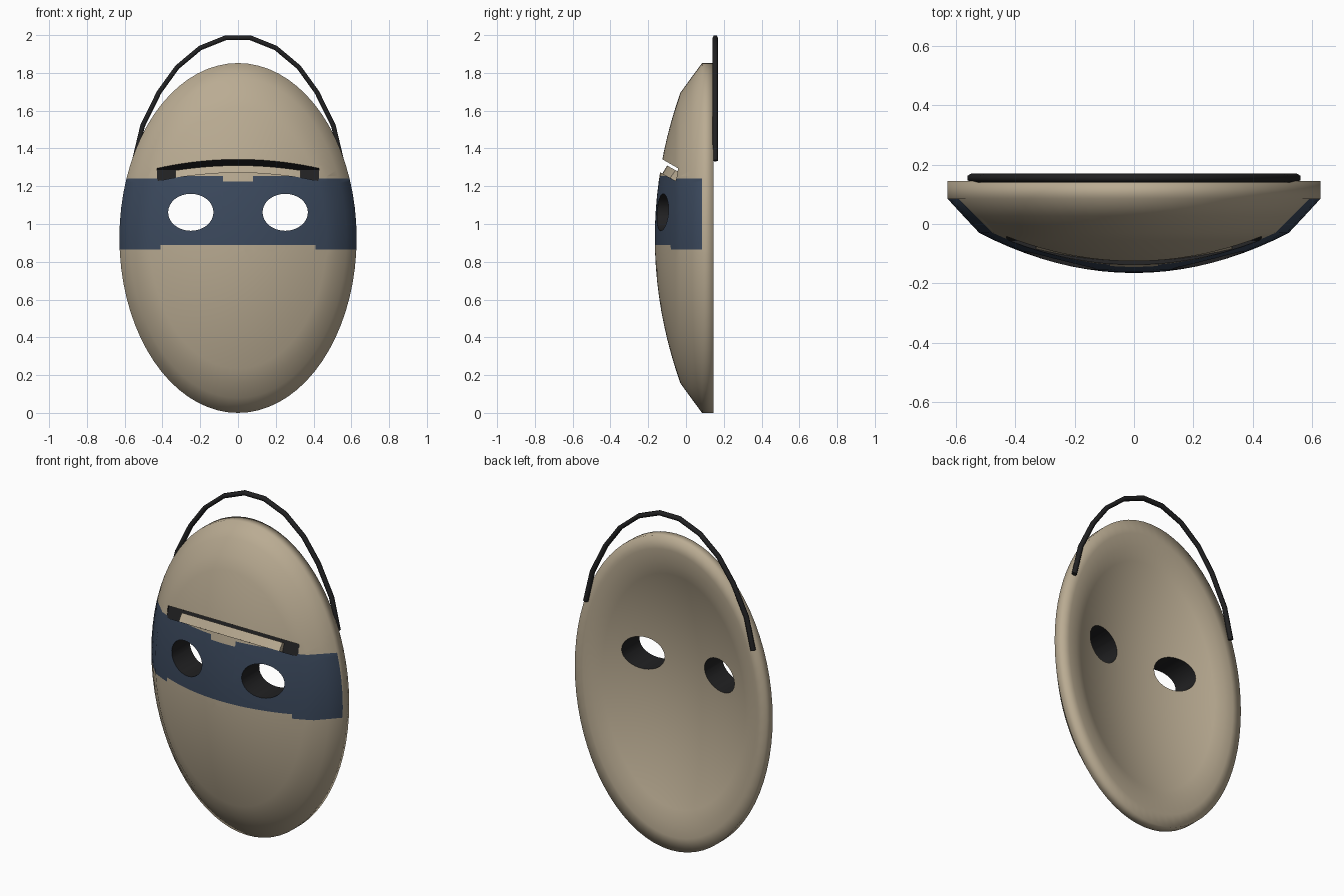
import bpy, bmesh, math
from mathutils import Vector

if "Cube" in bpy.data.objects:
    bpy.data.objects.remove(bpy.data.objects["Cube"])


def material(name, rgb):
    m = bpy.data.materials.new(name)
    m.diffuse_color = (*rgb, 1)
    m.use_nodes = True
    m.node_tree.nodes["Principled BSDF"].inputs["Base Color"].default_value = m.diffuse_color
    return m


TAN = material("tan", (0.49, 0.41, 0.29))
NAVY = material("navy", (0.045, 0.068, 0.112))
BLACK = material("black", (0.015, 0.015, 0.016))
HW, HH = 0.628, 0.926       # half width and half height of the oval


def new_object(name, bm):
    me = bpy.data.meshes.new(name)
    bmesh.ops.recalc_face_normals(bm, faces=bm.faces)
    bm.to_mesh(me)
    bm.free()
    ob = bpy.data.objects.new(name, me)
    bpy.context.collection.objects.link(ob)
    for m in (TAN, NAVY, BLACK):
        me.materials.append(m)
    return ob


# Oval shell: a domed front, a straight side, a flat back rim and a hollow
N, STEPS = 72, 10
front = [(0.83 * i / STEPS, -0.165 + 0.135 * (i / STEPS) ** 2) for i in range(STEPS + 1)]
front += [(0.915, 0.027), (1.0, 0.085)]
back = [(1.0, 0.145), (0.915, 0.143)]
back += [(0.83 * i / STEPS, 0.14 * (i / STEPS) ** 2) for i in range(STEPS, -1, -1)]
profile = front + back

bm = bmesh.new()
rings = []
for r, y in profile:
    count = N if r > 0 else 1
    rings.append([bm.verts.new((HW * r * math.cos(2 * math.pi * k / N), y,
                                HH + HH * r * math.sin(2 * math.pi * k / N)))
                  for k in range(count)])
for i, (a, b) in enumerate(zip(rings, rings[1:])):
    for k in range(N):
        quad = [a[k % len(a)], a[(k + 1) % len(a)], b[(k + 1) % len(b)], b[k % len(b)]]
        f = bm.faces.new(list(dict.fromkeys(quad)))
        f.material_index = 1 if i < len(front) - 1 else 0

# Cut the front along the edges of the painted band
cuts = [((0, 0, z), (0, 0, 1)) for z in (0.864, 0.89, 1.225, 1.24, 1.255)]
cuts += [((x, 0, 0), (1, 0, 0)) for x in (-0.41, -0.08, 0.08, 0.41)]
for co, no in cuts:
    faces = [f for f in bm.faces if f.material_index == 1
             and (no[2] or 0.86 < f.calc_center_median().z < 1.26)]
    edges = {e for f in faces for e in f.edges}
    verts = {v for f in faces for v in f.verts}
    bmesh.ops.bisect_plane(bm, geom=faces + list(edges) + list(verts), dist=1e-5,
                           plane_co=co, plane_no=no)

# Paint the band, with a lower step at each side and a notch in the middle
for f in bm.faces:
    f.smooth = True
    if f.material_index == 1:
        c = f.calc_center_median()
        x = abs(c.x)
        low = 0.864 if x > 0.41 else 0.89
        high = 1.24 if x > 0.41 else 1.255 if x > 0.08 else 1.225
        f.material_index = 1 if low < c.z < high else 0
mask = new_object("mask_shell", bm)


def prism(name, points, offset):
    """Black cutter made by sweeping a flat outline along a vector."""
    bm = bmesh.new()
    f = bm.faces.new([bm.verts.new(p) for p in points])
    ext = bmesh.ops.extrude_face_region(bm, geom=[f])
    bmesh.ops.translate(bm, vec=offset,
                        verts=[v for v in ext["geom"] if isinstance(v, bmesh.types.BMVert)])
    for f in bm.faces:
        f.material_index = 2
        f.smooth = name == "eye_cutter"
    return new_object(name, bm)


# Tilted brow slot and the two eye holes
def slot_top(y):
    return 1.345 - 0.57 * (y + 0.13)


def slot_floor(y):
    return 1.228 - 0.56 * (y + 0.055)


slot = [(-0.43, y, z) for y, z in ((-0.25, slot_top(-0.25)), (-0.033, slot_top(-0.033)),
                                   (-0.055, slot_floor(-0.055)), (-0.25, slot_floor(-0.25)))]
cutters = [prism("brow_slot_cutter", slot, Vector((0.86, 0, 0)))]
for s in (-1, 1):
    eye = [(s * 0.25 + 0.12 * math.cos(2 * math.pi * k / 32), -0.5,
            1.062 + 0.098 * math.sin(2 * math.pi * k / 32)) for k in range(32)]
    cutters.append(prism("eye_cutter", eye, Vector((0, 1, 0))))

bpy.context.view_layer.objects.active = mask
mask.select_set(True)
for c in cutters:
    mod = mask.modifiers.new("cut", "BOOLEAN")
    mod.operation = "DIFFERENCE"
    mod.solver = "EXACT"
    mod.object = c
    bpy.ops.object.modifier_apply(modifier=mod.name)
    bpy.data.objects.remove(c)

# Keep the cut edges crisp and the rest of the shell smooth
bm = bmesh.new()
bm.from_mesh(mask.data)
for e in bm.edges:
    if len({f.material_index == 2 for f in e.link_faces}) > 1:
        e.smooth = False
bm.to_mesh(mask.data)
bm.free()

# Brow ledge: a curved tan step that fills the middle of the slot
bm = bmesh.new()
loops = []
for i in range(17):
    x = -0.33 + 0.66 * i / 16
    rho2 = (x / HW) ** 2 + ((1.243 - HH) / HH) ** 2
    y_low = -0.165 + 0.135 * rho2 / 0.83 ** 2 + 0.003
    y_top = -0.10 + 0.045 * (x / 0.33) ** 2
    section = [(y_low, 1.243), (y_top, slot_top(y_top) - 0.018),
               (-0.036, slot_top(-0.036) - 0.018), (-0.036, 1.215), (y_low + 0.02, 1.215)]
    loops.append([bm.verts.new((x, y, z)) for y, z in section])
for a, b in zip(loops, loops[1:]):
    for k in range(5):
        bm.faces.new((a[k], a[(k + 1) % 5], b[(k + 1) % 5], b[k]))
bm.faces.new(loops[0])
bm.faces.new(loops[-1])
new_object("brow_ledge", bm)

# Head strap: a faceted arch behind the rim
half = [(0.065, 1.986), (0.20, 1.932), (0.322, 1.83), (0.418, 1.697), (0.505, 1.52), (0.549, 1.335)]
path = [(-x, z) for x, z in reversed(half)] + half
cu = bpy.data.curves.new("head_strap", "CURVE")
cu.dimensions = "3D"
cu.bevel_depth = 0.0145
cu.bevel_resolution = 1
cu.use_fill_caps = True
sp = cu.splines.new("POLY")
sp.points.add(len(path) - 1)
for p, (x, z) in zip(sp.points, path):
    p.co = (x, 0.155, z, 1)
cu.materials.append(BLACK)
strap = bpy.data.objects.new("head_strap", cu)
bpy.context.collection.objects.link(strap)
